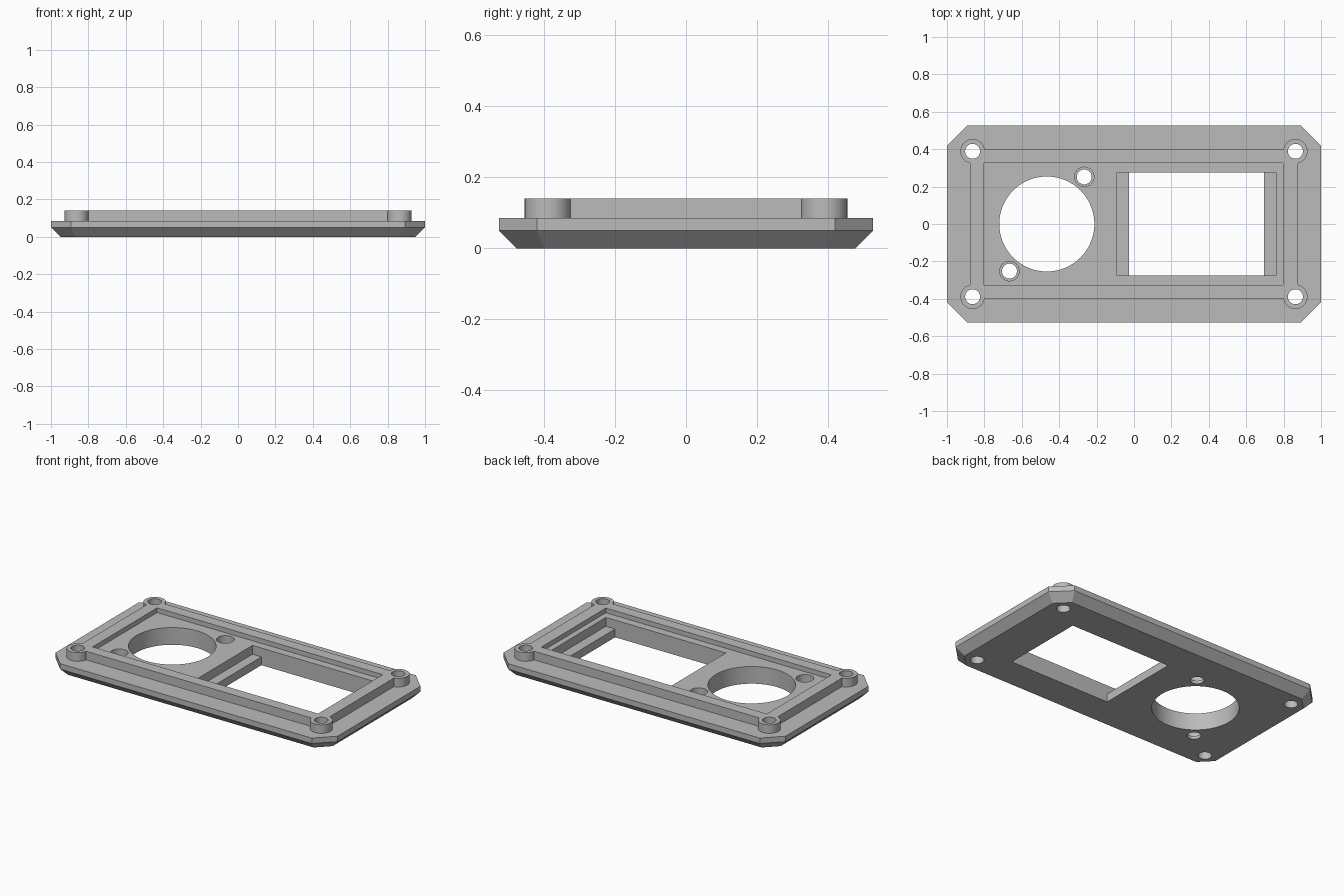
import bpy
import bmesh
from math import cos, sin, tan, tau, pi, radians

cube = bpy.data.objects.get("Cube")
if cube:
    bpy.data.objects.remove(cube, do_unlink=True)

grey = bpy.data.materials.new("plain grey")
grey.use_nodes = True
grey.diffuse_color = (0.5, 0.5, 0.5, 1)
grey.node_tree.nodes["Principled BSDF"].inputs["Base Color"].default_value = (0.5, 0.5, 0.5, 1)


def loft(name, layers):
    """Solid through outlines given as (z, points), with flat caps."""
    bm = bmesh.new()
    rings = [[bm.verts.new((x, y, z)) for x, y in pts] for z, pts in layers]
    bm.faces.new(rings[0])
    bm.faces.new(rings[-1])
    n = len(rings[0])
    for a, b in zip(rings, rings[1:]):
        for i in range(n):
            j = (i + 1) % n
            bm.faces.new((a[i], a[j], b[j], b[i]))
    bmesh.ops.recalc_face_normals(bm, faces=bm.faces)
    mesh = bpy.data.meshes.new(name)
    bm.to_mesh(mesh)
    bm.free()
    mesh.materials.append(grey)
    obj = bpy.data.objects.new(name, mesh)
    bpy.context.collection.objects.link(obj)
    return obj


def block(name, x0, x1, half_y, z0, z1):
    pts = [(x0, -half_y), (x1, -half_y), (x1, half_y), (x0, half_y)]
    return loft(name, [(z0, pts), (z1, pts)])


def cylinder(name, x, y, r, z0, z1, n=48):
    pts = [(x + r * cos(tau * i / n), y + r * sin(tau * i / n)) for i in range(n)]
    return loft(name, [(z0, pts), (z1, pts)])


def octagon(inset):
    """Plate outline with clipped corners, moved inward by inset."""
    hx, hy = 1 - inset, 0.527 - inset
    c = 0.108 - inset * (2 - 2 * tan(pi / 8)) / 2
    quarter = [(hx, hy - c), (hx - c, hy)]
    pts = quarter + [(-x, y) for x, y in reversed(quarter)]
    return pts + [(-x, -y) for x, y in pts]


def combine(target, tool, operation):
    mod = target.modifiers.new(operation, "BOOLEAN")
    mod.operation, mod.solver, mod.object = operation, "EXACT", tool
    bpy.context.view_layer.objects.active = target
    bpy.ops.object.modifier_apply(modifier=mod.name)
    bpy.data.objects.remove(tool, do_unlink=True)


TOP, FLOOR, LEDGE = 0.14, 0.11, 0.053
corners = [(sx * 0.863, sy * 0.389) for sx in (-1, 1) for sy in (-1, 1)]

# Plate with a bevelled underside
panel = loft("panel_plate", [(0, octagon(0.05)), (0.05, octagon(0)), (0.085, octagon(0))])

# Raised rim and corner bosses
combine(panel, block("rim", -0.877, 0.877, 0.398, 0.04, TOP), "UNION")
for x, y in corners:
    combine(panel, cylinder("boss", x, y, 0.065, 0.04, TOP), "UNION")

# Recess inside the rim, and the window with a ledge at each end
cutters = [
    block("recess", -0.802, 0.797, 0.327, FLOOR, 0.3),
    block("window_upper", -0.09, 0.76, 0.275, LEDGE, 0.3),
    block("window_lower", -0.027, 0.695, 0.275, -0.1, 0.2),
    cylinder("round_opening", -0.466, 0, 0.254, -0.1, 0.3, 96),
]
# Screw holes: through the bosses, and counterbored beside the round opening
cutters += [cylinder("boss_hole", x, y, 0.04, -0.1, 0.3) for x, y in corners]
for s in (-1, 1):
    x, y = -0.466 + s * 0.2, s * 0.252
    cutters.append(cylinder("screw_hole", x, y, 0.04, -0.1, 0.3))
    cutters.append(cylinder("counterbore", x, y, 0.052, 0.02, 0.3))
for tool in cutters:
    combine(panel, tool, "DIFFERENCE")

bpy.ops.object.select_all(action="DESELECT")
panel.select_set(True)
bpy.context.view_layer.objects.active = panel
bpy.ops.object.shade_smooth_by_angle(angle=radians(25))
